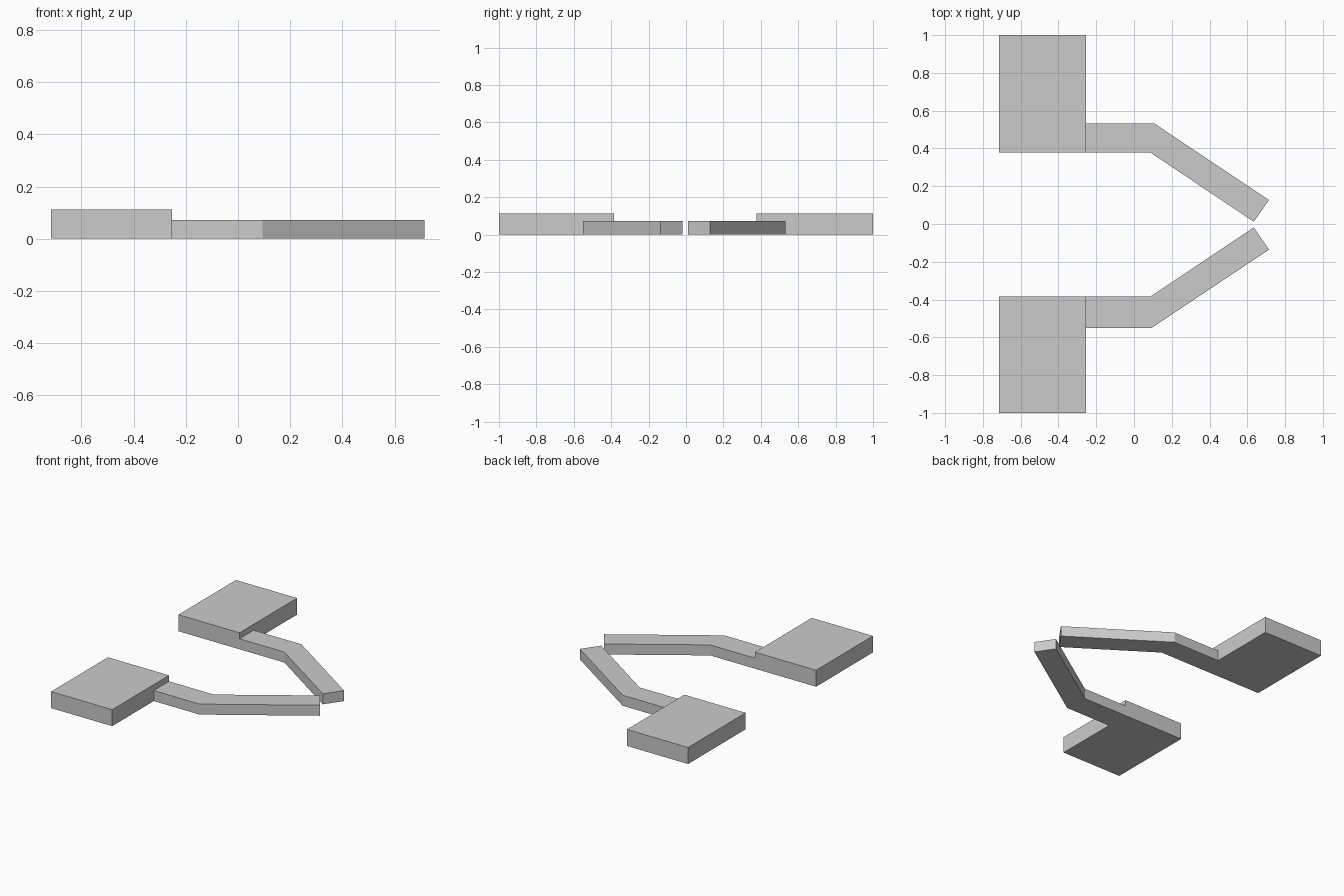
import bpy
import bmesh

cube = bpy.data.objects.get("Cube")
if cube:
    bpy.data.objects.remove(cube, do_unlink=True)

grey = bpy.data.materials.new("light_grey")
grey.use_nodes = True
colour = (0.6, 0.6, 0.6, 1)
grey.diffuse_color = colour
grey.node_tree.nodes["Principled BSDF"].inputs["Base Color"].default_value = colour


def slab(name, outline, height):
    """Extrude a flat outline upward from the ground."""
    bm = bmesh.new()
    base = bm.faces.new([bm.verts.new((x, y, 0)) for x, y in outline])
    top = bmesh.ops.extrude_face_region(bm, geom=[base])["geom"]
    bmesh.ops.translate(bm, vec=(0, 0, height),
                        verts=[v for v in top if isinstance(v, bmesh.types.BMVert)])
    bmesh.ops.recalc_face_normals(bm, faces=bm.faces)
    mesh = bpy.data.meshes.new(name)
    bm.to_mesh(mesh)
    bm.free()
    mesh.materials.append(grey)
    obj = bpy.data.objects.new(name, mesh)
    bpy.context.collection.objects.link(obj)
    return obj


BACK, JOINT = -0.716, -0.253
BLOCK_HEIGHT, ARM_HEIGHT = 0.113, 0.072

# The two sides differ slightly: inner and outer arm edges, bends and tips
sides = {
    "left": dict(side=1, inner=0.378, outer=0.532, bends=(0.087, 0.108),
                 tips=((0.634, 0.012), (0.715, 0.127))),
    "right": dict(side=-1, inner=0.385, outer=0.55, bends=(0.086, 0.094),
                  tips=((0.634, 0.018), (0.715, 0.136))),
}

for label, p in sides.items():
    s = p["side"]
    # Thick rectangular block
    block = [(BACK, p["inner"]), (JOINT, p["inner"]), (JOINT, 1), (BACK, 1)]
    slab(label + "_block", [(x, s * y) for x, y in block], BLOCK_HEIGHT)

    # Thinner arm that bends toward the middle
    arm = [(JOINT, p["inner"]), (p["bends"][0], p["inner"]), *p["tips"],
           (p["bends"][1], p["outer"]), (JOINT, p["outer"])]
    slab(label + "_arm", [(x, s * y) for x, y in arm], ARM_HEIGHT)
